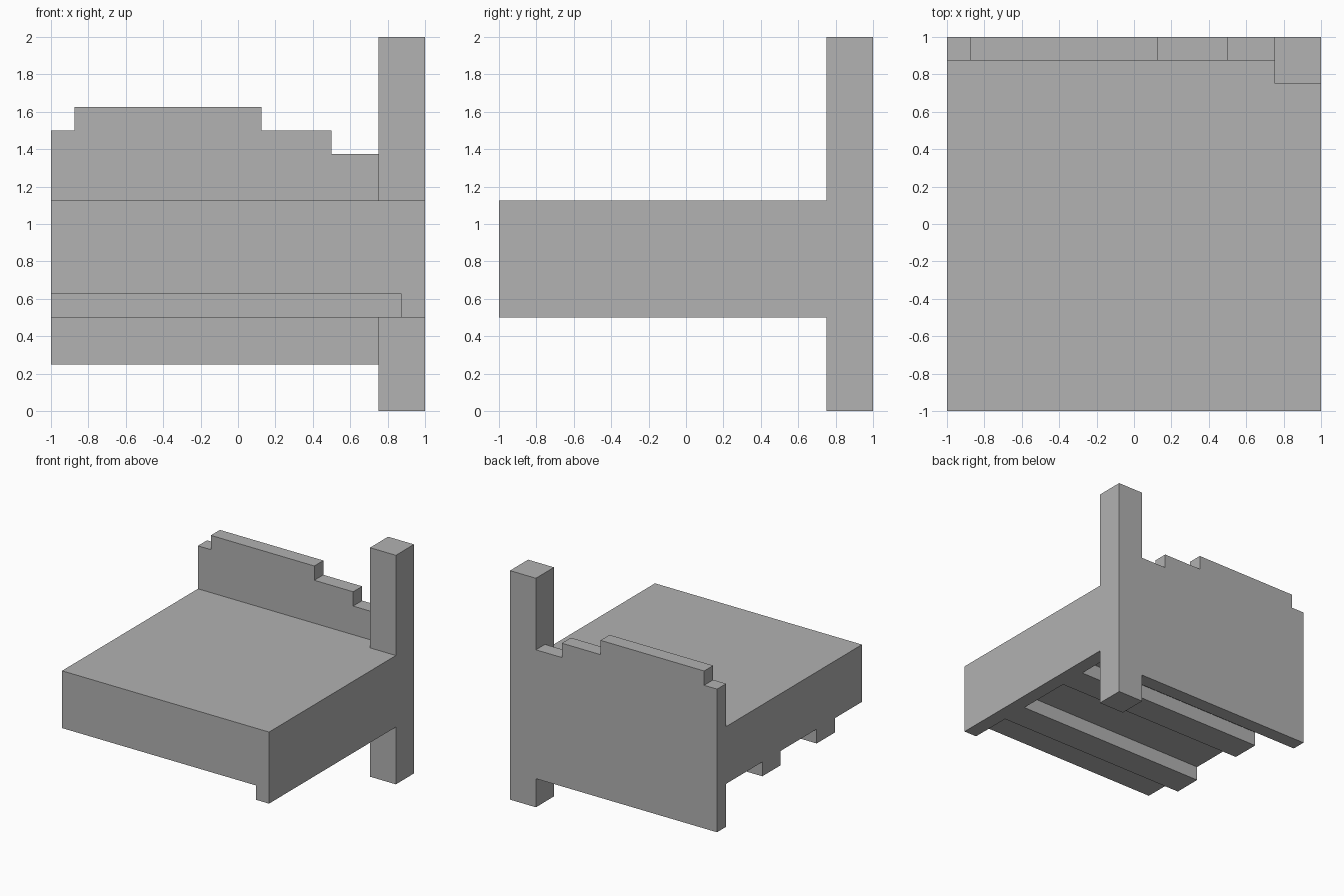
import bpy
import bmesh

cube = bpy.data.objects.get("Cube")
if cube:
    bpy.data.objects.remove(cube, do_unlink=True)

# Single flat grey
grey = bpy.data.materials.new("plain grey")
grey.use_nodes = True
colour = (0.445, 0.445, 0.445, 1.0)
grey.diffuse_color = colour
bsdf = next(n for n in grey.node_tree.nodes if n.type == 'BSDF_PRINCIPLED')
bsdf.inputs["Base Color"].default_value = colour


def prism(name, outline, offset):
    """Extrude a flat outline (list of 3D points) along an offset."""
    bm = bmesh.new()
    face = bm.faces.new([bm.verts.new(p) for p in outline])
    result = bmesh.ops.extrude_face_region(bm, geom=[face], use_keep_orig=True)
    moved = [g for g in result["geom"] if isinstance(g, bmesh.types.BMVert)]
    bmesh.ops.translate(bm, verts=moved, vec=offset)
    bmesh.ops.recalc_face_normals(bm, faces=bm.faces)
    mesh = bpy.data.meshes.new(name)
    bm.to_mesh(mesh)
    bm.free()
    mesh.materials.append(grey)
    obj = bpy.data.objects.new(name, mesh)
    bpy.context.collection.objects.link(obj)
    return obj


def box(name, x0, x1, y0, y1, z0, z1):
    base = [(x0, y0, z0), (x1, y0, z0), (x1, y1, z0), (x0, y1, z0)]
    return prism(name, base, (0, 0, z1 - z0))


# Thick mattress block, notched around the corner post
plan = [(-1, -1), (1, -1), (1, 0.75), (0.75, 0.75), (0.75, 0.875), (-1, 0.875)]
prism("mattress", [(x, y, 0.625) for x, y in plan], (0, 0, 0.5))

# Headboard with a stepped top edge
steps = [(-1, 0.25), (0.75, 0.25), (0.75, 1.375), (0.5, 1.375), (0.5, 1.5),
         (0.125, 1.5), (0.125, 1.625), (-0.875, 1.625), (-0.875, 1.5), (-1, 1.5)]
prism("headboard", [(x, 0.875, z) for x, z in steps], (0, 0.125, 0))

# Tall corner post
box("corner_post", 0.75, 1, 0.75, 1, 0, 2)

# Rail along the left side, under the mattress
box("side_rail", 0.875, 1, -1, 0.75, 0.5, 0.625)

# Cross slats under the mattress
for label, y in (("front", -0.625), ("back", 0.125)):
    box(label + "_slat", -1, 0.875, y, y + 0.25, 0.5, 0.625)
